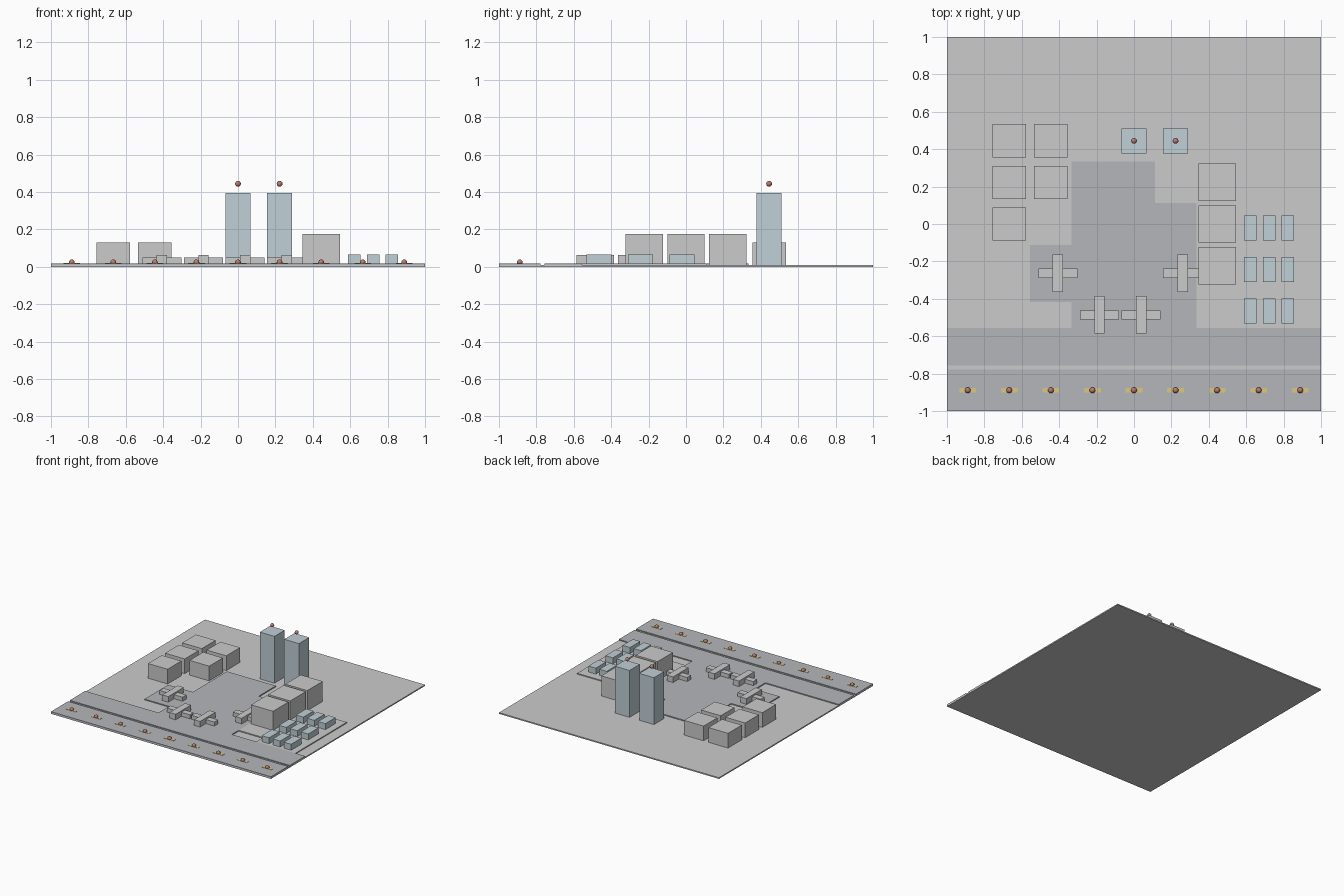
import bpy, bmesh

if "Cube" in bpy.data.objects:
    bpy.data.objects.remove(bpy.data.objects["Cube"])


def mat(name, r, g, b):
    m = bpy.data.materials.new(name)
    m.diffuse_color = (r, g, b, 1)
    m.use_nodes = True
    m.node_tree.nodes["Principled BSDF"].inputs["Base Color"].default_value = m.diffuse_color
    return m


GROUND = mat("light_grey", 0.62, 0.64, 0.64)
PAVING = mat("paving_grey", 0.46, 0.47, 0.50)
PARKING = mat("parking_grey", 0.55, 0.57, 0.58)
GLASS = mat("blue_grey", 0.53, 0.63, 0.67)
YELLOW = mat("yellow", 0.70, 0.58, 0.22)
RED = mat("lamp_red", 0.50, 0.20, 0.16)

G = 0.01     # ground top
P = 0.018    # paving top
S = 2 / 9    # layout step


def finish(name, bm, material):
    bmesh.ops.recalc_face_normals(bm, faces=bm.faces)
    me = bpy.data.meshes.new(name)
    bm.to_mesh(me)
    bm.free()
    ob = bpy.data.objects.new(name, me)
    bpy.context.collection.objects.link(ob)
    if material:
        me.materials.append(material)
    return ob


def slab(name, pts, z0, z1, material=None):
    bm = bmesh.new()
    face = bm.faces.new([bm.verts.new((x, y, z0)) for x, y in pts])
    ext = bmesh.ops.extrude_face_region(bm, geom=[face], use_keep_orig=True)
    verts = [v for v in ext["geom"] if isinstance(v, bmesh.types.BMVert)]
    bmesh.ops.translate(bm, verts=verts, vec=(0, 0, z1 - z0))
    return finish(name, bm, material)


def box(name, x, y, sx, sy, z0, z1, material=None):
    a, b = sx / 2, sy / 2
    return slab(name, [(x - a, y - b), (x + a, y - b), (x + a, y + b), (x - a, y + b)],
                z0, z1, material)


def lamp(name, x, y, z):
    bm = bmesh.new()
    bmesh.ops.create_uvsphere(bm, u_segments=16, v_segments=8, radius=0.0155)
    bmesh.ops.translate(bm, verts=bm.verts, vec=(x, y, z))
    for f in bm.faces:
        f.smooth = True
    finish(name, bm, RED)


# ground and paved areas
box("ground", 0, 0, 2, 2, 0, G, GROUND)
box("runway", 0, -0.889, 2, 0.222, G, P, PAVING)
slab("taxiway_and_apron", [
    (-1, -0.756), (1, -0.756), (1, -0.556), (0.333, -0.556), (0.333, 0.111),
    (0.111, 0.111), (0.111, 0.333), (-0.333, 0.333), (-0.333, -0.111),
    (-0.556, -0.111), (-0.556, -0.418), (-0.333, -0.418), (-0.333, -0.556),
    (-1, -0.556)], G, P, PAVING)
slab("parking_lot", [
    (0.333, -0.467), (0.556, -0.467), (0.556, -0.556), (0.911, -0.556),
    (0.911, 0.111), (0.333, 0.111)], G, P, PARKING)

# runway stripes and lamps
for i in range(-4, 5):
    box("runway_stripe", i * S, -4 * S, 0.089, 0.025, P - 0.002, P + 0.002, YELLOW)
    lamp("runway_lamp", i * S, -4 * S, 0.024)

# hangars
for ix, iy in [(-3, 2), (-3, 1), (-3, 0), (-2, 2), (-2, 1)]:
    box("hangar", ix * S, iy * S, 0.178, 0.178, G, 0.131)

# terminal blocks
for iy in (-1, 0, 1):
    box("terminal_block", 2 * S, iy * S, 0.2, 0.2, G, 0.175)

# control towers with floating beacons
for ix in (0, 1):
    box("control_tower", ix * S, 2 * S, 0.133, 0.133, G, 0.395, GLASS)
    lamp("tower_beacon", ix * S, 2 * S, 0.444)

# parked vehicles
for x in (0.622, 0.722, 0.822):
    for iy in (0, -1, -2):
        box("vehicle", x, -0.021 + iy * S, 0.067, 0.133, P, 0.067, GLASS)

# planes: fuselage crossed by wings
for x, y in [(-0.407, -0.263), (-0.184, -0.486), (0.038, -0.486), (0.26, -0.263)]:
    box("plane_fuselage", x, y, 0.055, 0.2, P, 0.064)
    box("plane_wings", x, y, 0.209, 0.049, P, 0.051)
